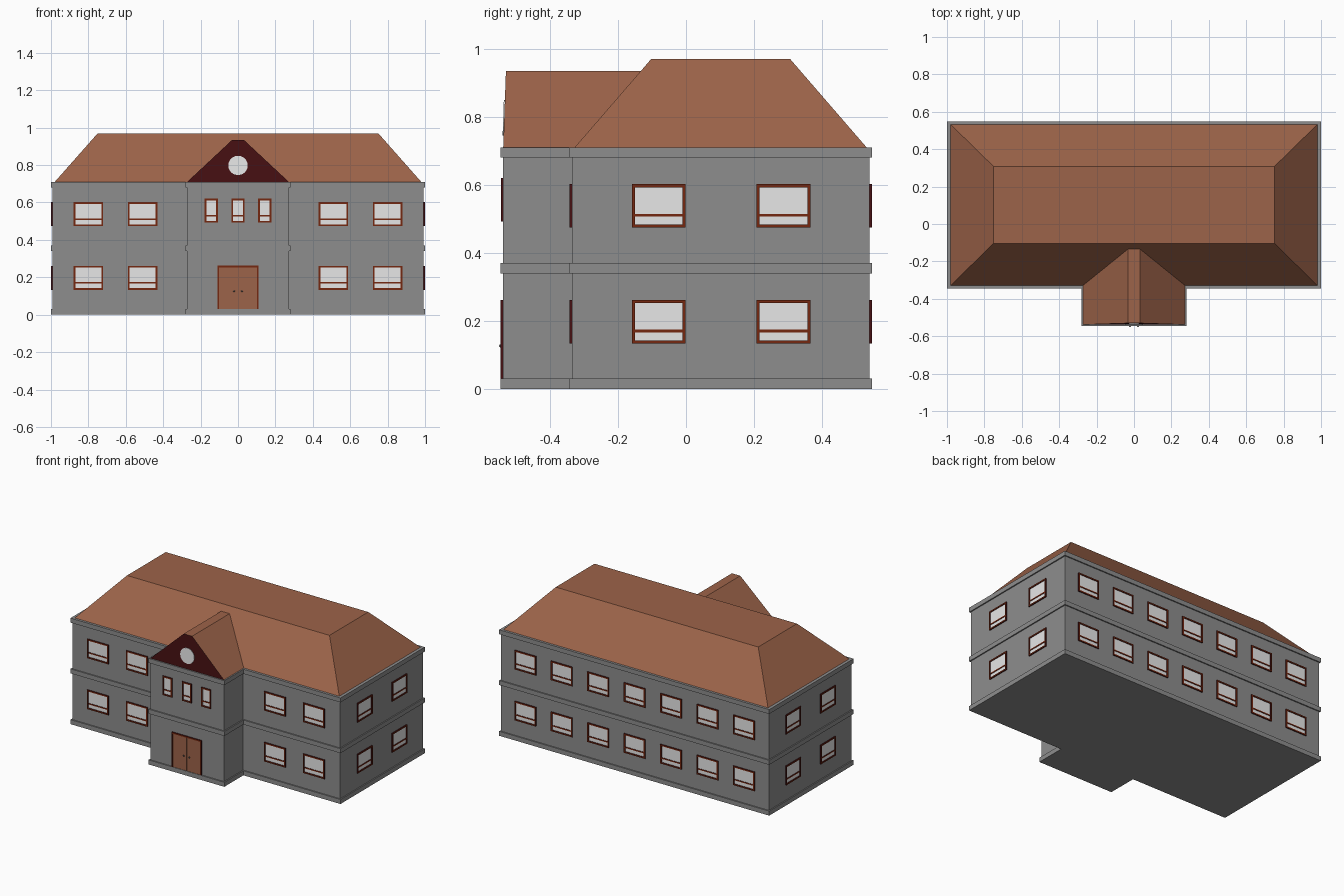
import bpy, bmesh, math
from mathutils import Matrix, Vector

if "Cube" in bpy.data.objects:
    bpy.data.objects.remove(bpy.data.objects["Cube"])


def material(name, rgb):
    m = bpy.data.materials.new(name)
    m.diffuse_color = (*rgb, 1)
    m.use_nodes = True
    m.node_tree.nodes["Principled BSDF"].inputs["Base Color"].default_value = m.diffuse_color
    return m


STONE = material("grey stone", (0.27, 0.27, 0.27))
ROOF = material("brown tile", (0.336, 0.126, 0.067))
FRAME = material("red brown frame", (0.176, 0.02, 0.005))
MAROON = material("dark maroon", (0.062, 0.005, 0.006))
GLASS = material("pale glass", (0.8, 0.8, 0.8))
METAL = material("dark metal", (0.06, 0.06, 0.06))


def finish(bm, name, mats, matrix=None):
    bmesh.ops.recalc_face_normals(bm, faces=bm.faces)
    me = bpy.data.meshes.new(name)
    bm.to_mesh(me)
    bm.free()
    for m in mats:
        me.materials.append(m)
    ob = bpy.data.objects.new(name, me)
    if matrix:
        ob.matrix_world = matrix
    bpy.context.collection.objects.link(ob)
    return ob


def loft(name, rings, mats):
    """Skin a stack of closed rings and cap both ends."""
    bm = bmesh.new()
    rows = [[bm.verts.new(p) for p in r] for r in rings]
    n = len(rows[0])
    for a, b in zip(rows, rows[1:]):
        for i in range(n):
            j = (i + 1) % n
            bm.faces.new((a[i], a[j], b[j], b[i]))
    bm.faces.new(rows[0][::-1])
    bm.faces.new(rows[-1])
    return finish(bm, name, mats)


def rect(x, y0, y1, z):
    return [(-x, y0, z), (x, y0, z), (x, y1, z), (-x, y1, z)]


def add_box(bm, x0, x1, y0, y1, z0, z1, index=0, side_index=None):
    m = Matrix.Translation(((x0 + x1) / 2, (y0 + y1) / 2, (z0 + z1) / 2)) \
        @ Matrix.Diagonal((x1 - x0, y1 - y0, z1 - z0, 1))
    vs = bmesh.ops.create_cube(bm, size=1, matrix=m)["verts"]
    for f in {f for v in vs for f in v.link_faces}:
        f.normal_update()
        flat = abs(f.normal.y) > 0.5
        f.material_index = index if flat or side_index is None else side_index


# Walls: T-shaped outline stepped out at the three stone bands
def outline(o, z):
    half = [(0.273 + o, -0.538 - o), (0.273 + o, -0.336 - o),
            (0.992 + o, -0.336 - o), (0.992 + o, 0.54 + o)]
    pts = half + [(-x, y) for x, y in reversed(half)]
    return [(x, y, z) for x, y in pts]


B = 0.008
steps = [(B, 0), (B, 0.03), (0, 0.03), (0, 0.34), (B, 0.34),
         (B, 0.37), (0, 0.37), (0, 0.68), (B, 0.68), (B, 0.71)]
loft("walls_and_bands", [outline(o, z) for o, z in steps], [STONE])

# Main hipped roof with flat top
loft("main_roof", [rect(0.98, -0.328, 0.532, 0.71), rect(0.75, -0.103, 0.307, 0.97)], [ROOF])

# Entrance gable roof, running back into the main slope; front face is maroon
gable = loft("gable_roof", [rect(0.272, -0.538, -0.328, 0.71),
                            rect(0.031, -0.53, -0.133, 0.935)], [ROOF, MAROON])
for f in gable.data.polygons:
    if f.normal.y < -0.9:
        f.material_index = 1

# Round gable window
bm = bmesh.new()
bmesh.ops.create_cone(bm, cap_ends=True, segments=24, radius1=0.052, radius2=0.052, depth=0.006)
finish(bm, "round_window", [GLASS], Matrix.Translation((0, -0.535, 0.798))
       @ Matrix.Rotation(math.radians(88), 4, 'X'))


# Windows: pane, four frame bars and one cross bar, facing local -y
def window(name, at, turn, w=0.158, h=0.128):
    bm = bmesh.new()
    x, z, t, d = w / 2, h / 2, 0.009, -0.007
    add_box(bm, -x + t, x - t, -0.002, 0, -z + t, z - t, 2)
    for s in (-1, 1):
        a, b = sorted((s * x, s * (x - t)))
        add_box(bm, a, b, d, 0, -z, z, 0, 1)
        a, b = sorted((s * z, s * (z - t)))
        add_box(bm, -x + t, x - t, d, 0, a, b, 0, 1)
    add_box(bm, -x + t, x - t, d + 0.002, 0, -0.031, -0.023, 0, 1)
    finish(bm, name, [FRAME, MAROON, GLASS],
           Matrix.Translation(at) @ Matrix.Rotation(math.radians(turn), 4, 'Z'))


for z in (0.197, 0.538):
    for x in (-0.80, -0.51, 0.51, 0.80):
        window("front_window", (x, -0.336, z), 0)
    for i in range(-3, 4):
        window("back_window", (i * 0.27, 0.54, z), 180)
    for y in (-0.08, 0.287):
        window("right_window", (0.992, y, z), 90)
        window("left_window", (-0.992, y, z), -90)
for x in (-0.143, 0, 0.143):
    window("entrance_window", (x, -0.538, 0.556), 0, 0.07, 0.128)

# Double door with frame
bm = bmesh.new()
for s in (-1, 1):
    a, b = sorted((s * 0.001, s * 0.102))
    add_box(bm, a, b, -0.543, -0.538, 0.03, 0.253, 0)
    a, b = sorted((s * 0.102, s * 0.11))
    add_box(bm, a, b, -0.546, -0.538, 0.03, 0.262, 1, 2)
add_box(bm, -0.102, 0.102, -0.546, -0.538, 0.253, 0.262, 1, 2)
finish(bm, "double_door", [ROOF, FRAME, MAROON])

# Door knobs
for x in (-0.021, 0.021):
    bm = bmesh.new()
    bmesh.ops.create_uvsphere(bm, u_segments=10, v_segments=6, radius=0.005)
    finish(bm, "door_knob", [METAL], Matrix.Translation((x, -0.545, 0.126)))
